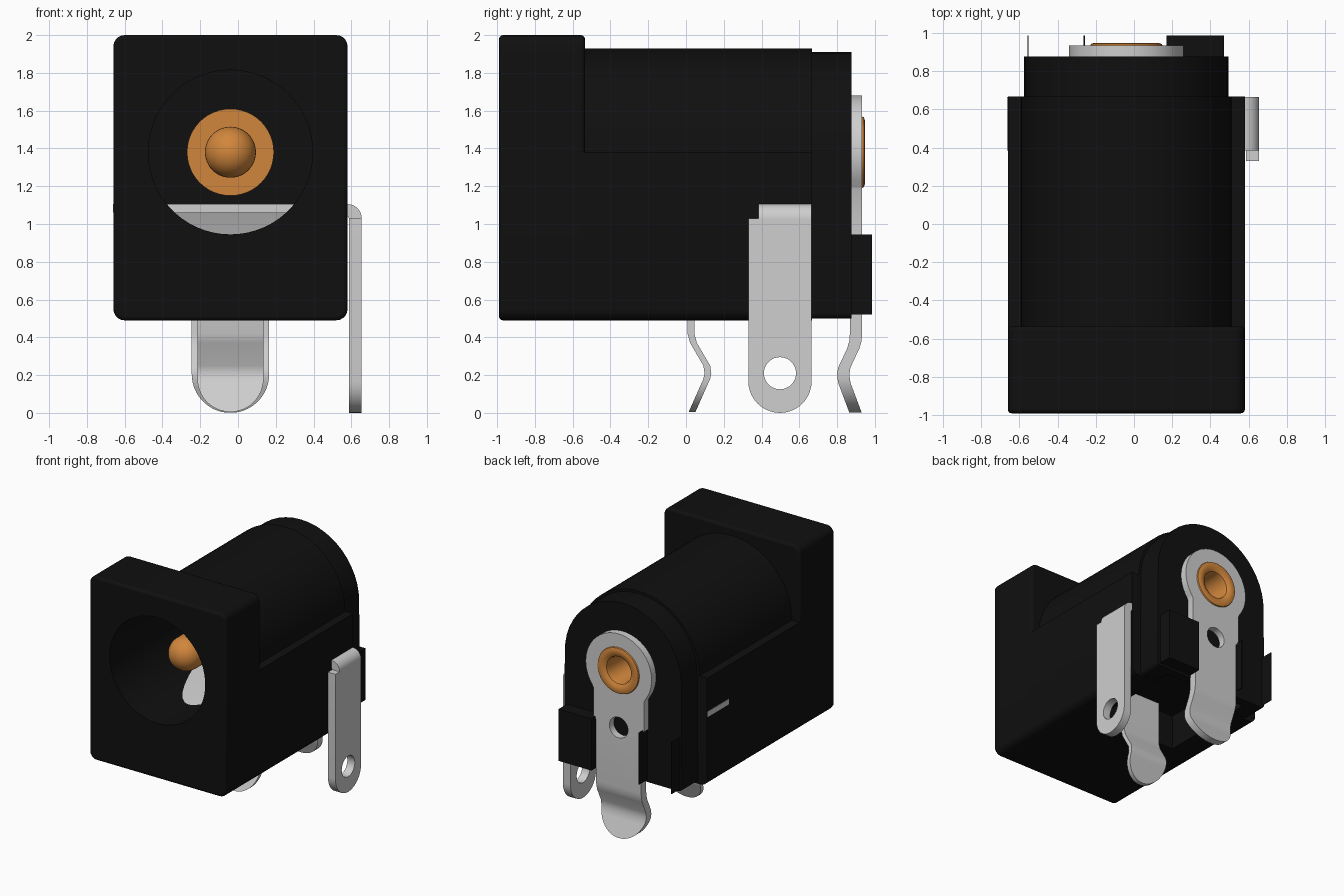
import bpy, bmesh, math
from mathutils import Vector

if "Cube" in bpy.data.objects:
    bpy.data.objects.remove(bpy.data.objects["Cube"], do_unlink=True)

CX, CZ = -0.04, 1.38          # axis of the barrel


def material(name, rgb, rough):
    m = bpy.data.materials.new(name)
    m.use_nodes = True
    m.diffuse_color = (*rgb, 1)
    b = next(n for n in m.node_tree.nodes if n.type == 'BSDF_PRINCIPLED')
    b.inputs["Base Color"].default_value = (*rgb, 1)
    b.inputs["Roughness"].default_value = rough
    return m


BLACK = material("black plastic", (0.005, 0.005, 0.005), 0.6)
SILVER = material("silver metal", (0.62, 0.62, 0.62), 0.4)
COPPER = material("copper metal", (0.64, 0.24, 0.045), 0.4)


def activate(ob):
    bpy.ops.object.select_all(action='DESELECT')
    ob.select_set(True)
    bpy.context.view_layer.objects.active = ob


def finish(name, bm, mat):
    bmesh.ops.recalc_face_normals(bm, faces=bm.faces)
    me = bpy.data.meshes.new(name)
    bm.to_mesh(me)
    bm.free()
    ob = bpy.data.objects.new(name, me)
    bpy.context.collection.objects.link(ob)
    me.materials.append(mat)
    activate(ob)
    bpy.ops.object.shade_smooth_by_angle(angle=math.radians(32))
    return ob


def prism(name, pts, axis, a, b, mat):
    """Extrude a (u, z) outline from a to b along x or y."""
    bm = bmesh.new()
    place = (lambda u, v, d: (d, u, v)) if axis == 'x' else (lambda u, v, d: (u, d, v))
    face = bm.faces.new([bm.verts.new(place(u, v, a)) for u, v in pts])
    ext = bmesh.ops.extrude_face_region(bm, geom=[face])
    move = Vector(place(0, 0, b - a))
    bmesh.ops.translate(bm, vec=move, verts=[e for e in ext['geom'] if isinstance(e, bmesh.types.BMVert)])
    return finish(name, bm, mat)


def arc(cx, cz, r, a0, a1, n):
    return [(cx + r * math.cos(math.radians(a0 + (a1 - a0) * i / n)),
             cz + r * math.sin(math.radians(a0 + (a1 - a0) * i / n))) for i in range(n + 1)]


def rect(x0, x1, z0, z1):
    return [(x0, z0), (x1, z0), (x1, z1), (x0, z1)]


def rounded_bottom(x0, x1, z0, r):
    return arc(x0 + r, z0 + r, r, 180, 270, 5) + arc(x1 - r, z0 + r, r, 270, 360, 5)


def apply_all(ob):
    activate(ob)
    for m in list(ob.modifiers):
        bpy.ops.object.modifier_apply(modifier=m.name)


def bevel(ob, width):
    m = ob.modifiers.new("Bevel", 'BEVEL')
    m.width, m.segments, m.limit_method, m.angle_limit = width, 3, 'ANGLE', math.radians(60)
    apply_all(ob)


def cut(cutter, *targets):
    for ob in targets:
        m = ob.modifiers.new("Cut", 'BOOLEAN')
        m.operation, m.object, m.solver = 'DIFFERENCE', cutter, 'EXACT'
        apply_all(ob)
    bpy.data.objects.remove(cutter, do_unlink=True)


def interp(path, z):
    for (z0, y0), (z1, y1) in zip(path, path[1:]):
        if z0 <= z <= z1:
            return y0 + (y1 - y0) * (z - z0) / (z1 - z0)
    return path[-1][1]


def strip(name, zs, width, path, thick):
    """Bent metal strip: half width and y offset as functions of height."""
    bm = bmesh.new()
    rows = []
    for z in zs:
        w, y = width(z), interp(path, z)
        rows.append([bm.verts.new((CX + s * w, y + d * thick / 2, z))
                     for s, d in ((-1, -1), (1, -1), (1, 1), (-1, 1))])
    for p, q in zip(rows, rows[1:]):
        for i in range(4):
            j = (i + 1) % 4
            bm.faces.new((p[i], p[j], q[j], q[i]))
    bm.faces.new(rows[0])
    bm.faces.new(rows[-1])
    return finish(name, bm, SILVER)


def lathe(name, profile, mat, n=48):
    """Spin an (r, y) profile around the barrel axis."""
    bm = bmesh.new()
    vs = [bm.verts.new((CX + r, y, CZ)) for r, y in profile]
    edges = [bm.edges.new(e) for e in zip(vs, vs[1:])]
    bmesh.ops.spin(bm, geom=vs + edges, cent=(CX, 0, CZ), axis=(0, 1, 0),
                   angle=2 * math.pi, steps=n, use_merge=False)
    bmesh.ops.remove_doubles(bm, verts=bm.verts, dist=1e-4)
    return finish(name, bm, mat)


# Plastic housing: square front, body with round top, narrower rear
X0, X1, ZB = -0.66, 0.58, 0.49
R = 0.06
flange = prism("front_flange", rounded_bottom(X0, X1, ZB, R)
               + arc(X1 - R, 2 - R, R, 0, 90, 5) + arc(X0 + R, 2 - R, R, 90, 180, 5),
               'y', -0.99, -0.535, BLACK)
bevel(flange, 0.02)
body = prism("main_body", rounded_bottom(X0, X1, ZB, R) + [(X1, CZ)]
             + arc(CX, CZ, 0.55, 0, 180, 32) + [(X0, CZ)], 'y', -0.56, 0.667, BLACK)
rear = prism("rear_body", rounded_bottom(-0.575, 0.495, 0.5, 0.03)
             + arc(CX, CZ, 0.53, 0, 180, 24), 'y', 0.64, 0.875, BLACK)

# Plug opening, eyelet bore and hollow underside
cut(prism("barrel_cutter", arc(CX, CZ, 0.435, 0, 354, 59), 'y', -1.2, 0.6, BLACK), flange, body)
cut(prism("bore_cutter", arc(CX, CZ, 0.112, 0, 350, 35), 'y', 0.5, 1.1, BLACK), body, rear)
cut(prism("underside_cutter", rect(-0.42, 0.34, 0.3, 0.78), 'y', -0.04, 0.8, BLACK), body, rear)
for ob in (flange, body, rear):
    activate(ob)
    bpy.ops.object.shade_smooth_by_angle(angle=math.radians(32))

# Guides beside the rear terminal: a solid block and two thin walls
prism("rear_guide_block", rect(0.17, 0.47, 0.52, 0.945), 'y', 0.86, 0.985, BLACK)
for name, x in (("guide_wall_outer", -0.555), ("guide_wall_inner", -0.26)):
    prism(name, rect(x - 0.003, x + 0.003, 0.52, 0.945), 'y', 0.86, 0.985, BLACK)

# Hollow centre pin with round tip, collar and rear eyelet
tip = [(0.135 * math.sin(math.radians(a)), -0.615 - 0.135 * math.cos(math.radians(a)))
       for a in range(0, 91, 9)]
lathe("centre_pin", tip + [(0.135, 0.54), (0.23, 0.54), (0.23, 0.6), (0.125, 0.6),
                           (0.125, 0.93), (0.19, 0.93), (0.185, 0.942), (0.165, 0.948),
                           (0.135, 0.945), (0.112, 0.93), (0.105, 0.9), (0.105, 0.1), (0, 0.1)], COPPER)

# Rear terminal: ring, shoulders, narrow neck and kinked leg
round_zs = [0.205 * (1 - math.cos(math.radians(a))) for a in range(6, 91, 7)]
ring_zs = [CZ + 0.3 * math.sin(math.radians(a)) for a in range(-36, 90, 6)] + [1.6795]


def rear_width(z):
    if z < 0.205:
        return math.sqrt(0.205 ** 2 - (0.205 - z) ** 2)
    if z < 0.93:
        return 0.205
    return max(0.23, math.sqrt(max(0.0, 0.09 - (z - CZ) ** 2))) if z < CZ \
        else math.sqrt(max(1e-5, 0.09 - (z - CZ) ** 2))


terminal = strip("rear_terminal", sorted(round_zs + [0.24, 0.34, 0.38, 0.42, 0.925, 0.935, 1.18] + ring_zs),
                 rear_width,
                 [(0, 0.898), (0.16, 0.838), (0.2, 0.832), (0.24, 0.838), (0.34, 0.885), (0.38, 0.897), (0.42, 0.9)],
                 0.065)
cut(prism("eyelet_cutter", arc(CX, CZ, 0.12, 0, 350, 35), 'y', 0.7, 1.1, SILVER), terminal)
cut(prism("hole_cutter", arc(CX, 0.91, 0.085, 0, 350, 35), 'y', 0.7, 1.1, SILVER), terminal)

# Spring contact: kinked leg below, sloping tongue inside the barrel


def spring_width(z):
    return math.sqrt(max(1e-5, 0.175 ** 2 - (0.18 - z) ** 2)) if z < 0.18 else 0.175


spring_zs = [0.18 - 0.175 * math.cos(math.radians(a)) for a in range(6, 91, 7)]
strip("spring_leg", spring_zs + [0.21, 0.25, 0.37, 0.42, 1.02], spring_width,
      [(0, 0.03), (0.18, 0.11), (0.21, 0.116), (0.25, 0.11), (0.37, 0.04), (0.42, 0.026), (1.02, 0.026)], 0.036)
prism("spring_tongue", [(-0.8, 0.87), (0.045, 1.025), (0.4, 1.03), (0.4, 1.06), (0.03, 1.06), (-0.8, 0.905)],
      'x', -0.375, 0.295, SILVER)

# Side terminal: rounded leg with a hole, elbow and crossbar through the body
leg = prism("side_leg", arc(0.4975, 0.1675, 0.1675, 180, 360, 20) + [(0.665, 1.03), (0.33, 1.03)],
            'x', 0.587, 0.655, SILVER)
cut(prism("leg_hole_cutter", arc(0.4975, 0.21, 0.085, 0, 350, 35), 'x', 0.4, 0.8, SILVER), leg)
prism("side_crossbar", [(0.587, 1.03)] + arc(0.58, 1.03, 0.075, 0, 90, 8)
      + [(-0.663, 1.105), (-0.663, 1.06), (0.57, 1.06)], 'y', 0.385, 0.665, SILVER)

for ob in (terminal, leg):
    activate(ob)
    bpy.ops.object.shade_smooth_by_angle(angle=math.radians(32))
